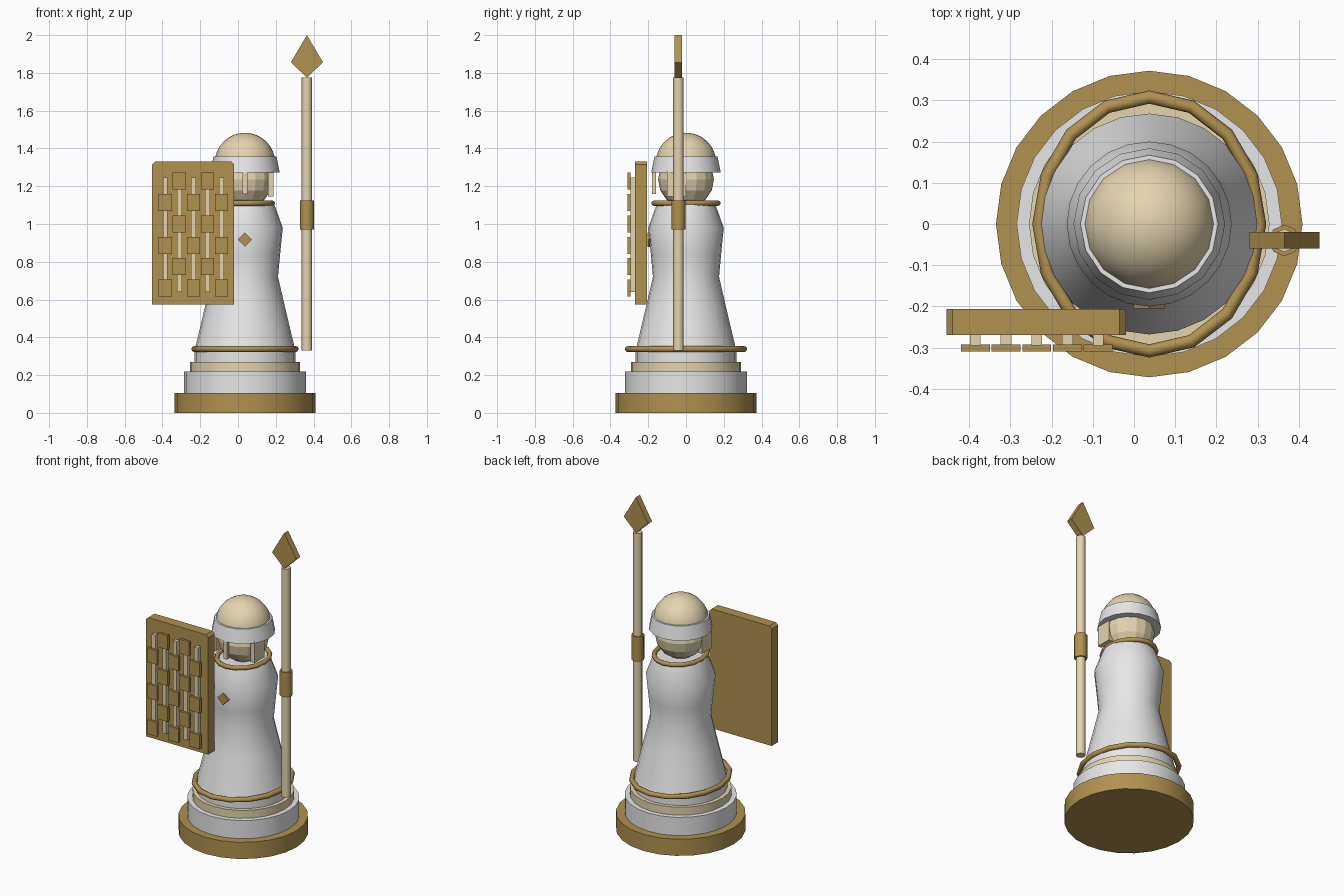
import bpy, bmesh
from math import sin, cos, pi, radians
from mathutils import Matrix

old = bpy.data.objects.get("Cube")
if old:
    bpy.data.objects.remove(old, do_unlink=True)

AXIS = 0.037  # x of the figure's vertical axis


def material(name, rgb):
    m = bpy.data.materials.new(name)
    m.use_nodes = True
    m.diffuse_color = (*rgb, 1)
    m.node_tree.nodes["Principled BSDF"].inputs["Base Color"].default_value = (*rgb, 1)
    return m


WHITE = material("white", (0.80, 0.80, 0.80))
CREAM = material("cream", (0.78, 0.66, 0.43))
GOLD = material("gold", (0.44, 0.285, 0.08))


def finish(name, bm, mat, smooth=None):
    bmesh.ops.recalc_face_normals(bm, faces=bm.faces[:])
    mesh = bpy.data.meshes.new(name)
    bm.to_mesh(mesh)
    bm.free()
    mesh.materials.append(mat)
    ob = bpy.data.objects.new(name, mesh)
    bpy.context.collection.objects.link(ob)
    if smooth:
        bpy.ops.object.select_all(action='DESELECT')
        ob.select_set(True)
        bpy.context.view_layer.objects.active = ob
        bpy.ops.object.shade_smooth_by_angle(angle=radians(smooth))
    return ob


def lathe(name, profile, mat, sides=24, x=AXIS, y=0.0, smooth=35):
    """Revolve (radius, z) pairs and cap both ends."""
    bm = bmesh.new()
    rings = [[bm.verts.new((x + r * cos(2 * pi * i / sides), y + r * sin(2 * pi * i / sides), z))
              for i in range(sides)] for r, z in profile]
    for a, b in zip(rings, rings[1:]):
        for i in range(sides):
            j = (i + 1) % sides
            bm.faces.new((a[i], a[j], b[j], b[i]))
    bm.faces.new(rings[0])
    bm.faces.new(rings[-1])
    return finish(name, bm, mat, smooth)


def extrude_outline(name, outline, y0, y1, mat):
    """Extrude a front (x, z) outline from y0 to y1."""
    bm = bmesh.new()
    front = bm.faces.new([bm.verts.new((x, y0, z)) for x, z in outline])
    ext = bmesh.ops.extrude_face_region(bm, geom=[front])["geom"]
    for v in ext:
        if isinstance(v, bmesh.types.BMVert):
            v.co.y = y1
    return finish(name, bm, mat)


def box(name, x0, x1, y0, y1, z0, z1, mat):
    return extrude_outline(name, [(x0, z0), (x1, z0), (x1, z1), (x0, z1)], y0, y1, mat)


def oval_ring(name, rx, ry, z, tube, mat, sides=16, minor=8):
    bm = bmesh.new()
    loops = []
    for i in range(sides):
        a = 2 * pi * i / sides
        loops.append([bm.verts.new((AXIS + (rx + tube * cos(2 * pi * k / minor)) * cos(a),
                                    (ry + tube * cos(2 * pi * k / minor)) * sin(a),
                                    z + tube * sin(2 * pi * k / minor))) for k in range(minor)])
    for i in range(sides):
        a, b = loops[i], loops[(i + 1) % sides]
        for k in range(minor):
            n = (k + 1) % minor
            bm.faces.new((a[k], b[k], b[n], a[n]))
    return finish(name, bm, mat, 50)


# Stepped pedestal
lathe("base_disc", [(0.372, 0), (0.372, 0.105)], GOLD)
lathe("base_step", [(0.322, 0.105), (0.322, 0.22)], WHITE)
lathe("base_collar", [(0.292, 0.22), (0.292, 0.27)], CREAM)
lathe("body_foot", [(0.268, 0.27), (0.268, 0.325)], WHITE)

# Waisted robe body
lathe("body", [(0.268, 0.325), (0.238, 0.45), (0.212, 0.56), (0.175, 0.72),
               (0.186, 0.84), (0.2, 0.98), (0.155, 1.105)], WHITE)
oval_ring("hem_ring", 0.268, 0.308, 0.338, 0.016, GOLD)
oval_ring("neck_ring", 0.145, 0.17, 1.11, 0.014, GOLD)

# Chest diamond
d = 0.038
extrude_outline("chest_diamond", [(AXIS - d, 0.917), (AXIS, 0.917 - d),
                                  (AXIS + d, 0.917), (AXIS, 0.917 + d)], -0.205, -0.185, GOLD)

# Faceted head
bm = bmesh.new()
bmesh.ops.create_uvsphere(bm, u_segments=16, v_segments=8, radius=0.148,
                          matrix=Matrix.Translation((AXIS, 0, 1.235)))
finish("head", bm, CREAM)

# Helmet: sloped band, dome, nose guard and cheek guards
lathe("helmet_band", [(0.184, 1.272), (0.167, 1.358)], WHITE, 16)
dome = [(0.16 * cos(t * pi / 16), 1.325 + 0.158 * sin(t * pi / 16)) for t in range(8)]
lathe("helmet_dome", dome + [(0.002, 1.483)], CREAM, 16)
box("nose_guard", AXIS - 0.012, AXIS + 0.012, -0.18, -0.16, 1.16, 1.28, CREAM)
for side, s in (("left", 1), ("right", -1)):
    box(side + "_cheek_guard", AXIS + s * 0.122, AXIS + s * 0.15, -0.1, 0.0, 1.145, 1.28, CREAM)

# Shield with clipped top corners
c = 0.015
extrude_outline("shield", [(-0.455, 0.575), (-0.02, 0.575), (-0.02, 1.33 - c), (-0.02 - c, 1.33),
                           (-0.455 + c, 1.33), (-0.455, 1.33 - c)], -0.27, -0.206, GOLD)

# Woven lattice: upright bars with staggered squares
for i in range(5):
    x = -0.385 + 0.0745 * i
    box("shield_bar", x - 0.013, x + 0.013, -0.295, -0.268, 0.64, 1.245, CREAM)
    for j in range(3):
        z = 0.66 + 0.1137 * (2 * j + i % 2)
        box("shield_square", x - 0.035, x + 0.035, -0.31, -0.293, z - 0.045, z + 0.045, GOLD)

# Spear
SX, SY = 0.365, -0.04
lathe("spear_shaft", [(0.028, 0.33), (0.028, 1.775)], CREAM, 8, SX, SY, 50)
lathe("spear_sleeve", [(0.038, 0.97), (0.038, 1.125)], GOLD, 8, SX, SY, 50)
extrude_outline("spear_head", [(SX, 1.775), (SX + 0.085, 1.856), (SX, 2.0), (SX - 0.085, 1.856)],
                SY - 0.02, SY + 0.02, GOLD)
